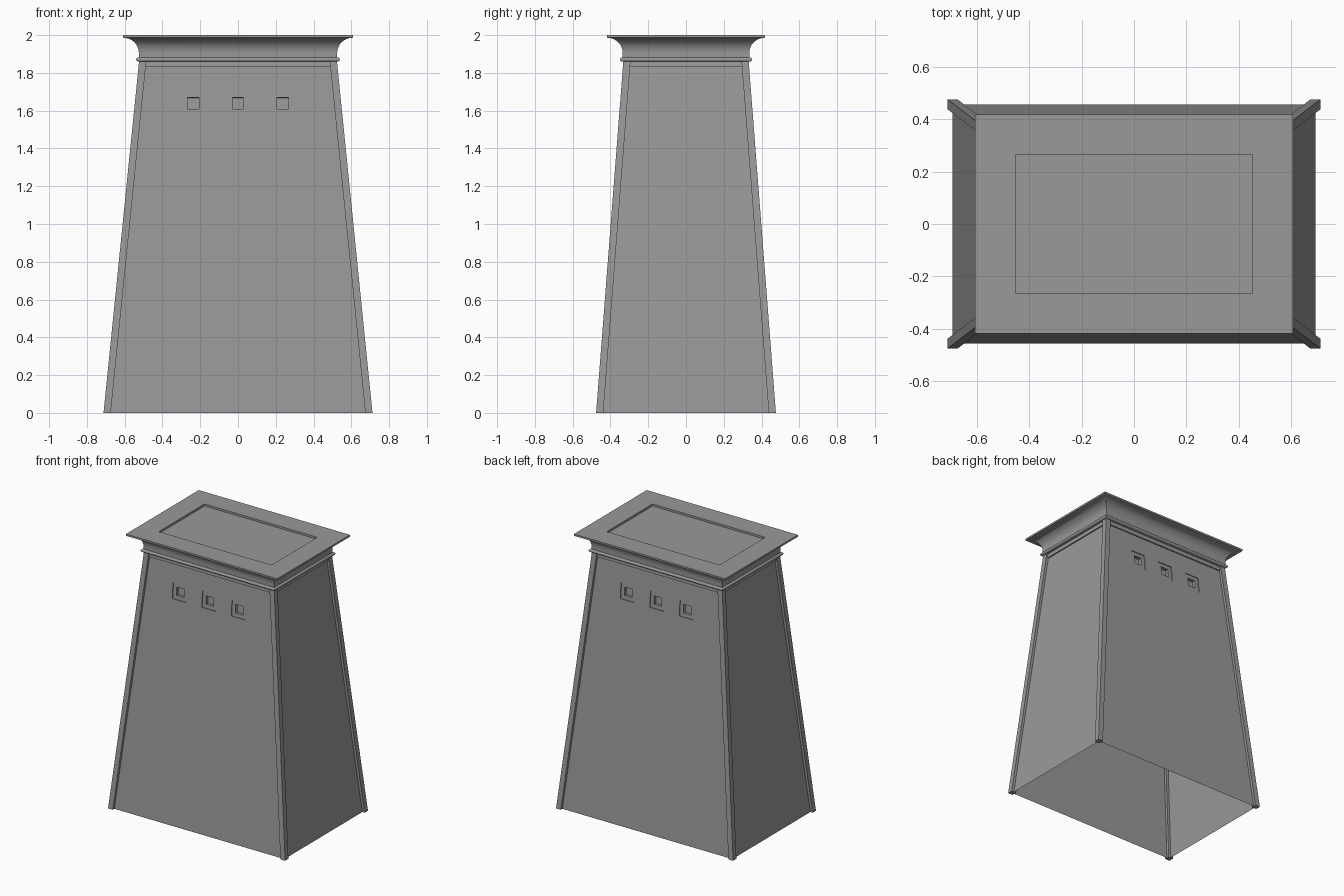
import bpy, bmesh, math
from mathutils import Matrix, Vector

if "Cube" in bpy.data.objects:
    bpy.data.objects.remove(bpy.data.objects["Cube"])

TOP = 1.86                      # height where the walls meet the cornice
BX, BY, TX, TY = 0.693, 0.457, 0.505, 0.313   # wall half sizes, base and top
WIN_X, WIN_Z, FRAME, HOLE = (-0.237, 0.0, 0.237), 1.64, 0.0575, 0.03

STONE = bpy.data.materials.new("dark_stone")
STONE.diffuse_color = (0.32, 0.32, 0.32, 1)
STONE.use_nodes = True
STONE.node_tree.nodes["Principled BSDF"].inputs["Base Color"].default_value = STONE.diffuse_color


def half(z):
    t = z / TOP
    return BX + (TX - BX) * t, BY + (TY - BY) * t


def finish(name, bm, smooth=False, recalc=True):
    bmesh.ops.remove_doubles(bm, verts=bm.verts, dist=1e-5)
    if recalc:
        bmesh.ops.recalc_face_normals(bm, faces=bm.faces)
    me = bpy.data.meshes.new(name)
    bm.to_mesh(me)
    bm.free()
    me.materials.append(STONE)
    ob = bpy.data.objects.new(name, me)
    bpy.context.collection.objects.link(ob)
    if smooth:
        bpy.ops.object.select_all(action='DESELECT')
        ob.select_set(True)
        bpy.context.view_layer.objects.active = ob
        bpy.ops.object.shade_smooth_by_angle(angle=math.radians(35))
    return ob


def loft(bm, rings, start=False, end=False, mat=Matrix()):
    """Skin rectangles given as (half x, half y, z, centre x, centre y)."""
    loops = []
    for hx, hy, z, cx, cy in rings:
        loops.append([bm.verts.new(mat @ Vector((cx + sx * hx, cy + sy * hy, z)))
                      for sx, sy in ((-1, -1), (1, -1), (1, 1), (-1, 1))])
    for a, b in zip(loops, loops[1:]):
        for i in range(4):
            j = (i + 1) % 4
            bm.faces.new((a[i], a[j], b[j], b[i]))
    if start:
        bm.faces.new(loops[0][::-1])
    if end:
        bm.faces.new(loops[-1])


# tapering walls, open below, with openings for the windows front and back
bm = bmesh.new()
slope = math.atan((BY - TY) / TOP)
dz = FRAME * math.cos(slope)
zs = [0, WIN_Z - dz, WIN_Z + dz, TOP]
xs = [x + s * FRAME for x in WIN_X for s in (-1, 1)]
for turn in (1, -1):
    grid = []
    for z in zs:
        hx, hy = half(z)
        grid.append([bm.verts.new((turn * x, -turn * hy, z)) for x in [-hx] + xs + [hx]])
    for r in range(3):
        for c in range(7):
            if r == 1 and c % 2 == 1:
                continue
            bm.faces.new((grid[r][c], grid[r][c + 1], grid[r + 1][c + 1], grid[r + 1][c]))
    for z0, z1 in zip(zs, zs[1:]):
        (x0, y0), (x1, y1) = half(z0), half(z1)
        bm.faces.new([bm.verts.new(p) for p in (
            (turn * x0, -y0 * turn, z0), (turn * x0, y0 * turn, z0),
            (turn * x1, y1 * turn, z1), (turn * x1, -y1 * turn, z1))])
finish("tower_walls", bm, recalc=False)

# shallow sunken window surrounds with deeper blind niches
s, c = math.sin(slope), math.cos(slope)
for side, angle in (("front", 0), ("back", math.pi)):
    bm = bmesh.new()
    for x in WIN_X:
        mat = Matrix.Rotation(angle, 4, 'Z') @ Matrix((
            (1, 0, 0, x), (0, s, -c, -half(WIN_Z)[1]), (0, c, s, WIN_Z), (0, 0, 0, 1)))
        loft(bm, [(FRAME, FRAME, 0, 0, 0), (FRAME, FRAME, -0.006, 0, 0),
                  (HOLE, HOLE, -0.006, 0, 0), (HOLE, HOLE, -0.03, 0, 0)], end=True, mat=mat)
    finish(side + "_windows", bm, recalc=False)

# square ribs along the four corners
R = 0.019
for sx in (-1, 1):
    for sy in (-1, 1):
        bm = bmesh.new()
        loft(bm, [(R, R, z, sx * half(z)[0], sy * half(z)[1]) for z in (0, TOP)], True, True)
        finish("corner_rib", bm)

# flat band under the cornice
bm = bmesh.new()
loft(bm, [(half(z)[0] + d, half(z)[1] + d, z, 0, 0)
          for z, d in ((1.83, 0), (1.83, 0.009), (TOP, 0.009))])
finish("upper_band", bm, recalc=False)

# cornice: roll moulding, concave flare, lip and sunken roof panel
prof = [(-0.02, 1.86)]
prof += [(0.003 + 0.011 * math.cos(a), 1.871 + 0.011 * math.sin(a))
         for a in [math.radians(-90 + 22.5 * i) for i in range(9)]]
prof += [(0, 1.882), (0, 1.905)]
prof += [(0.078 * (1 - math.cos(a)), 1.905 + 0.08 * math.sin(a))
         for a in [math.radians(9 * i) for i in range(1, 11)]]
prof += [(0.083, 1.987), (0.083, 2.0), (-0.072, 2.0), (-0.072, 1.985)]
bm = bmesh.new()
loft(bm, [(0.525 + d, 0.335 + d, z, 0, 0) for d, z in prof], end=True)
finish("cornice", bm, smooth=True, recalc=False)
